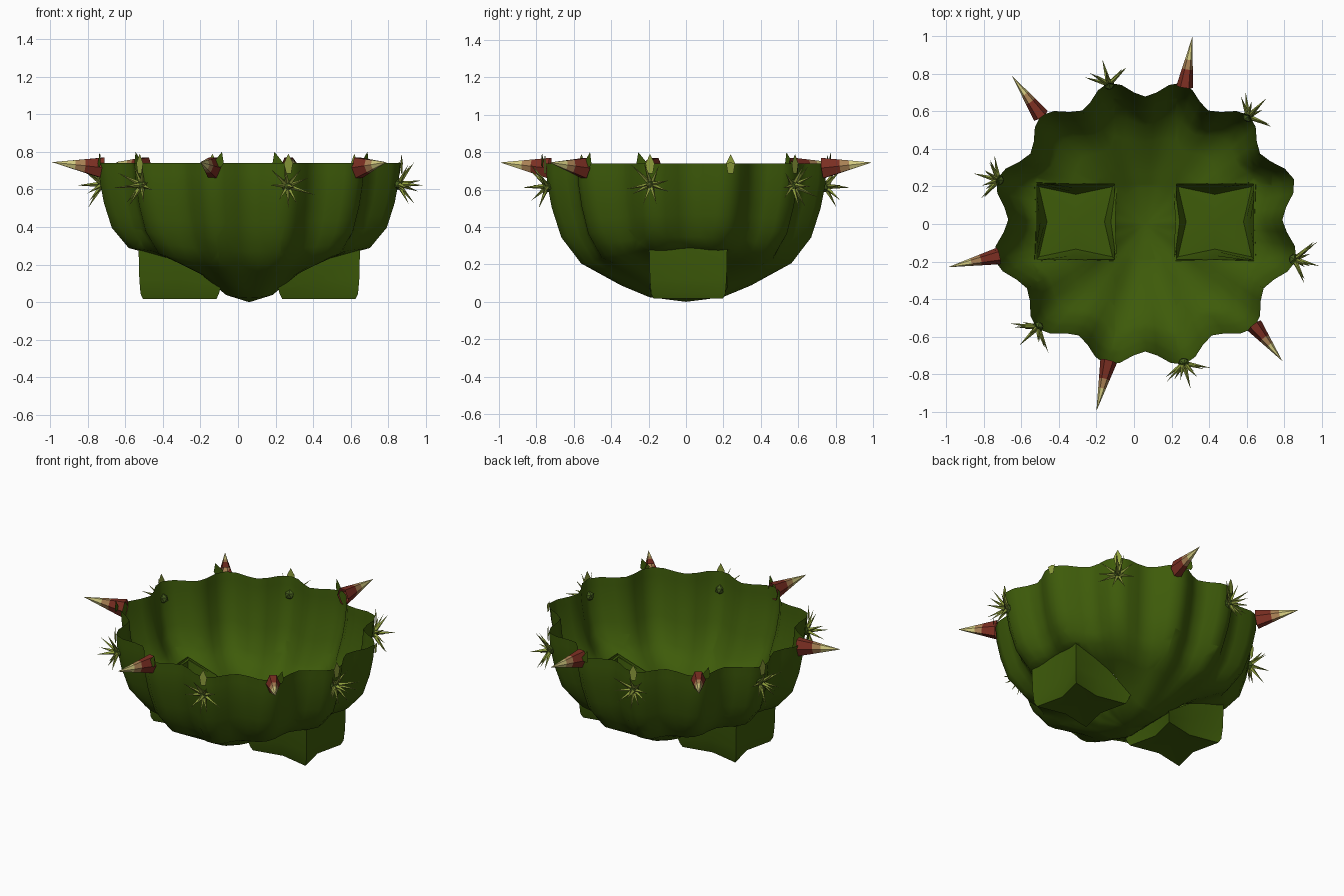
import bpy, bmesh, math, random
from mathutils import Vector

if "Cube" in bpy.data.objects:
    bpy.data.objects.remove(bpy.data.objects["Cube"])
random.seed(4)

CX = 0.06                                   # body axis


def mat(name, c):
    m = bpy.data.materials.new(name)
    m.diffuse_color = (*c, 1)
    m.use_nodes = True
    m.node_tree.nodes["Principled BSDF"].inputs["Base Color"].default_value = m.diffuse_color
    return m


GREEN = mat("cactus_green", (0.048, 0.105, 0.003))
RED = mat("thorn_red", (0.20, 0.028, 0.016))
TAN = mat("thorn_tan", (0.40, 0.22, 0.09))
CREAM = mat("thorn_cream", (0.66, 0.60, 0.22))
OLIVE = mat("spike_olive", (0.27, 0.34, 0.045))
DARK = mat("spike_root_green", (0.06, 0.11, 0.012))


def finish(bm, name, mats, smooth=None):
    me = bpy.data.meshes.new(name)
    bm.to_mesh(me)
    bm.free()
    for m in mats:
        me.materials.append(m)
    ob = bpy.data.objects.new(name, me)
    bpy.context.collection.objects.link(ob)
    if smooth:
        bpy.ops.object.select_all(action='DESELECT')
        bpy.context.view_layer.objects.active = ob
        ob.select_set(True)
        bpy.ops.object.shade_smooth_by_angle(angle=math.radians(smooth))
    return ob


# bowl profile: radius and height along y, then along x (floor is a keel)
PROF = [(0, .0, 0, .0), (.2, .025, .13, .05), (.35, .085, .33, .21), (.55, .20, .635, .295),
        (.645, .34, .71, .40), (.695, .50, .75, .53), (.72, .63, .77, .64), (.725, .74, .78, .74)]


def bowl(t, a):
    i = min(int(t), len(PROF) - 2)
    f = t - i
    ry, zy, rx, zx = [p + (q - p) * f for p, q in zip(PROF[i], PROF[i + 1])]
    w = math.cos(a) ** 2
    r = ry + (rx - ry) * w
    r *= 1 - 0.065 * min(1, t / 4) * math.cos(12 * a)
    turn = a + 0.03 * math.cos(a)           # slight skew of the ribs
    return Vector((CX + r * math.cos(turn), r * math.sin(turn), zy + (zx - zy) * w))


def keel(d):
    for p, q in zip(PROF, PROF[1:]):
        if d <= q[2]:
            return p[3] + (q[3] - p[3]) * (d - p[2]) / (q[2] - p[2])
    return 0.3


def loft(bm, a, b, mi=0):
    n = len(a)
    for i in range(n):
        f = bm.faces.new((a[i], a[(i + 1) % n], b[(i + 1) % n], b[i]))
        f.material_index = mi


# ribbed open bowl
bm = bmesh.new()
N, SUB = 72, 2
rows = [[bm.verts.new(bowl(k / SUB, 2 * math.pi * j / N)) for j in range(N)]
        for k in range(1, SUB * (len(PROF) - 1) + 1)]
pole = bm.verts.new(bowl(0, 0))
for j in range(N):
    bm.faces.new((pole, rows[0][(j + 1) % N], rows[0][j]))
for a, b in zip(rows, rows[1:]):
    loft(bm, b, a)
bmesh.ops.recalc_face_normals(bm, faces=bm.faces[:])
if sum(f.normal.z for f in bm.faces) > 0:
    bmesh.ops.reverse_faces(bm, faces=bm.faces[:])

# square openings in the floor above the two feet
HX, HY, FY = 0.215, 0.205, 0.012
MX, MY = 0.205, 0.20
FEET = [CX - 0.37, CX + 0.37]
planes = [((x + s * MX, 0, 0), (1, 0, 0)) for x in FEET for s in (-1, 1)]
planes += [((0, FY + s * MY, 0), (0, 1, 0)) for s in (-1, 1)]
for co, no in planes:
    near = [f for f in bm.faces if f.calc_center_median().z < 0.36]
    geom = near + list({e for f in near for e in f.edges}) + list({v for f in near for v in f.verts})
    bmesh.ops.bisect_plane(bm, geom=geom, plane_co=co, plane_no=no, dist=1e-5)
hole = []
for f in bm.faces:
    c = f.calc_center_median()
    if c.z < 0.36 and abs(c.y - FY) < MY and any(abs(c.x - x) < MX for x in FEET):
        hole.append(f)
bmesh.ops.delete(bm, geom=hole, context='FACES')
finish(bm, "cactus_bowl", [GREEN], 50)


# stubby feet: square mouth, pinched star-shaped sole
def foot(x0, name):
    bm = bmesh.new()

    def ring(k, pinch, z=None):
        vs = []
        for sx, sy in ((-1, -1), (0, -1), (1, -1), (1, 0), (1, 1), (0, 1), (-1, 1), (-1, 0)):
            g = k * (1 - pinch) if sx * sy == 0 else k
            x, y = x0 + sx * HX * g, FY + sy * HY * g
            top = keel(abs(x - CX)) + 0.01
            vs.append(bm.verts.new((x, y, top if z is None else min(z, top - 0.01))))
        return vs
    top, mid, low, sole = ring(1.02, .04), ring(1, .13, .12), ring(.97, .22, .045), ring(.91, .22, .018)
    for a, b in ((top, mid), (mid, low), (low, sole)):
        loft(bm, b, a)
    c = bm.verts.new((x0, FY, 0.03))
    for i in range(8):
        bm.faces.new((sole[(i + 1) % 8], sole[i], c))
    finish(bm, name, [GREEN], 60)


foot(FEET[0], "left_foot")
foot(FEET[1], "right_foot")


def frame(d):
    u = d.cross(Vector((0, 0, 1)))
    u = u.normalized() if u.length > 1e-3 else Vector((1, 0, 0))
    return u, u.cross(d).normalized()


def cone(bm, base, tip, r, n, bands, tall=1.0):
    """Tapered spike; bands = [(end fraction, material index)...]"""
    d = (tip - base).normalized()
    u, v = frame(d)

    def ring(f):
        return [bm.verts.new(base.lerp(tip, f) + (u * math.cos(2 * math.pi * i / n)
                + v * math.sin(2 * math.pi * i / n) * tall) * r * (1 - f)) for i in range(n)]
    prev = ring(0)
    for f, mi in bands:
        if f < 1:
            cur = ring(f)
            loft(bm, prev, cur, mi)
            prev = cur
        else:
            t = bm.verts.new(tip)
            for i in range(n):
                bm.faces.new((prev[i], prev[(i + 1) % n], t)).material_index = mi


# five big thorns around the rim
THORNS = [((.27, .73), (.31, .995)), ((-.495, .575), (-.65, .79)), ((-.72, -.17), (-.99, -.23)),
          ((-.135, -.73), (-.20, -.995)), ((.64, -.54), (.79, -.73))]
for i, (b, t) in enumerate(THORNS):
    bm = bmesh.new()
    cone(bm, Vector((*b, .715)), Vector((*t, .745)), .045, 6, [(.36, 0), (.55, 1), (1, 2)], 1.4)
    finish(bm, f"thorn_{i + 1}", [RED, TAN, CREAM])

# six prickle clusters on the alternate ribs
for i in range(6):
    a = math.radians(45 + 60 * i)
    p = bowl(5.9, a)
    out = Vector((math.cos(a), math.sin(a), -.05)).normalized()
    u, v = frame(out)
    bm = bmesh.new()
    bmesh.ops.create_icosphere(bm, subdivisions=1, radius=.032)
    bmesh.ops.translate(bm, verts=bm.verts[:], vec=p)
    for f in bm.faces:
        f.material_index = 1
    for k in range(9):
        b = 2 * math.pi * k / 9 + random.uniform(-.2, .2)
        d = (u * math.cos(b) + v * math.sin(b)) + out * random.uniform(.35, .8)
        cone(bm, p, p + d.normalized() * random.uniform(.12, .16), .014, 4, [(1, 0)])
    cone(bm, p, p + out * .14, .016, 4, [(1, 0)])
    finish(bm, f"prickle_cluster_{i + 1}", [OLIVE, DARK])

# small torn flaps standing on the rim: pale on prickle ribs, green beside thorns
bm = bmesh.new()
for i in range(12):
    a = math.radians(15 + 30 * i)
    p = bowl(7, a)
    t = Vector((-math.sin(a), math.cos(a), 0))
    o = Vector((math.cos(a), math.sin(a), 0)) * .006
    pale = i % 2 == 1 or i == 0
    s = 0 if pale else 1
    c = p + t * s * .045 + o
    w, h = (.025, .05) if pale else (.03, .06)
    if i == 0:
        h = .005
    drop = .055 if pale else .02
    q = [bm.verts.new(c + t * x + Vector((0, 0, z)))
         for x, z in ((-w * .6, -drop), (w * .6, -drop), (w, 0), (s * .02, h), (-w, 0))]
    bm.faces.new(q).material_index = 0 if pale else 1
finish(bm, "rim_flaps", [OLIVE, GREEN])
